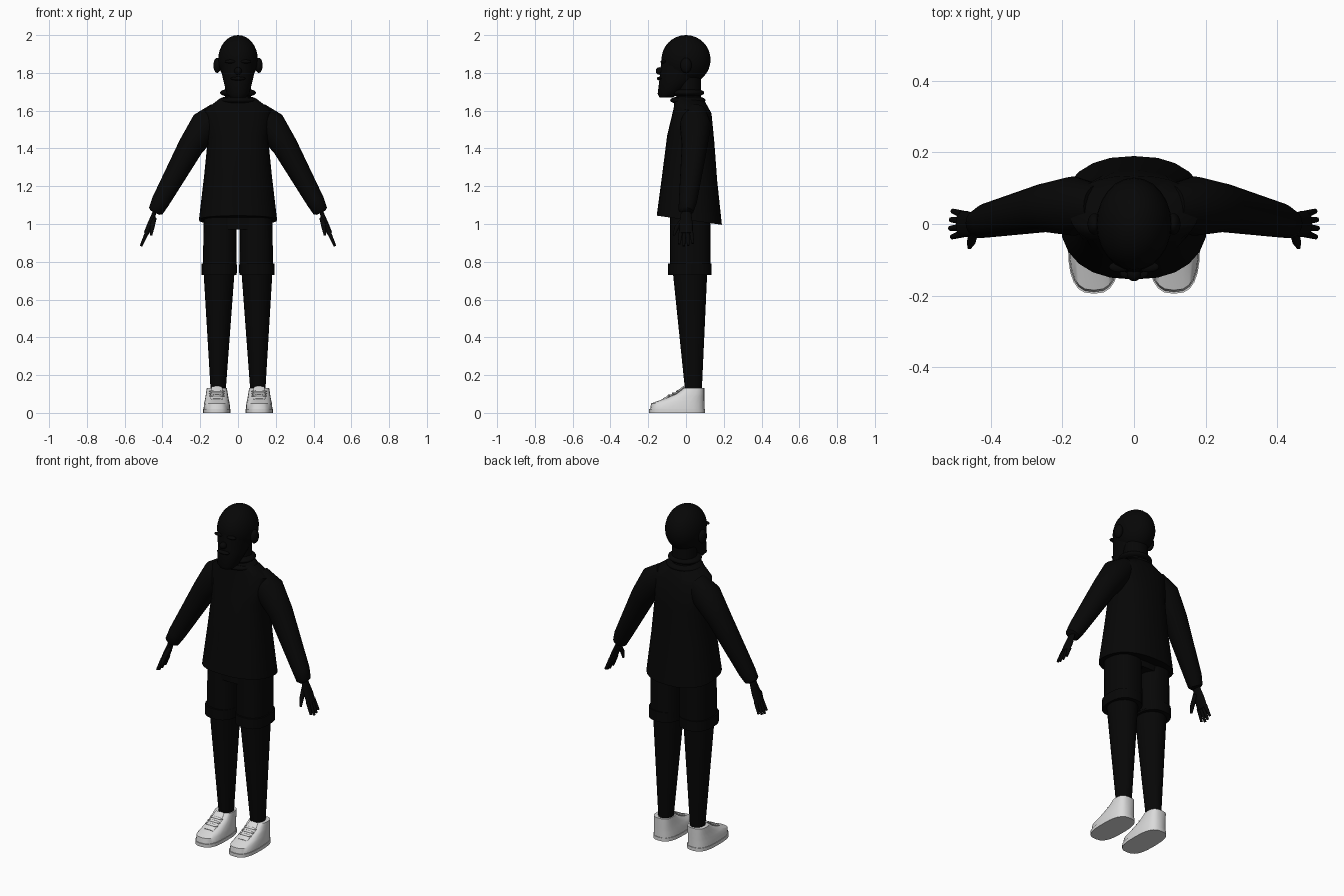
import bpy, bmesh, math
from mathutils import Vector

default_cube = bpy.data.objects.get("Cube")
if default_cube:
    bpy.data.objects.remove(default_cube)


def material(name, value):
    mat = bpy.data.materials.new(name)
    mat.use_nodes = True
    colour = (value, value, value, 1)
    mat.diffuse_color = colour
    mat.node_tree.nodes["Principled BSDF"].inputs["Base Color"].default_value = colour
    return mat


black = material("black", 0.002)
white = material("shoe white", 0.7)


def add_object(bm, name, mat, mirror):
    bmesh.ops.recalc_face_normals(bm, faces=bm.faces)
    mesh = bpy.data.meshes.new(name)
    bm.to_mesh(mesh)
    mesh.materials.append(mat)
    part = bpy.data.objects.new(name, mesh)
    bpy.context.collection.objects.link(part)
    bpy.ops.object.select_all(action="DESELECT")
    part.select_set(True)
    bpy.context.view_layer.objects.active = part
    bpy.ops.object.shade_smooth_by_angle(angle=math.radians(45))


def finish(bm, name, mat, pair):
    """Make one central object, or a mirrored left and right pair."""
    if pair:
        add_object(bm, "left_" + name, mat, False)
        for vert in bm.verts:
            vert.co.x = -vert.co.x
        add_object(bm, "right_" + name, mat, True)
    else:
        add_object(bm, name, mat, False)
    bm.free()


def ball(name, centre, size, mat=black, pair=False):
    bm = bmesh.new()
    bmesh.ops.create_uvsphere(bm, u_segments=24, v_segments=16, radius=1)
    bmesh.ops.scale(bm, vec=size, verts=bm.verts)
    bmesh.ops.translate(bm, vec=centre, verts=bm.verts)
    finish(bm, name, mat, pair)


def loft(name, rings, mat, pair, sides=24, power=1):
    """Skin rings of (centre, half axis, half axis); a power below one squares them."""
    bm = bmesh.new()

    def bent(value):
        return math.copysign(abs(value) ** power, value)

    loops = []
    for centre, across, along in rings:
        angles = [math.tau * step / sides for step in range(sides)]
        loops.append([bm.verts.new(centre + across * bent(math.cos(a)) + along * bent(math.sin(a)))
                      for a in angles])
    for lower, upper in zip(loops, loops[1:]):
        for i in range(sides):
            bm.faces.new((lower[i - 1], lower[i], upper[i], upper[i - 1]))
    bm.faces.new(loops[0])
    bm.faces.new(loops[-1])
    finish(bm, name, mat, pair)


def stack(name, rows, x=0, tilt=0, mat=black, pair=False, power=1):
    """Upright loft through rows of (height, front, back, half width)."""
    rings = []
    for height, front, back, width in rows:
        depth = (back - front) / 2
        rings.append((Vector((x, front + depth, height)), Vector((width, 0, 0)),
                      Vector((0, depth, depth * tilt))))
    loft(name, rings, mat, pair, power=power)


def limb(name, points, radii, flat=1, mat=black, pair=True):
    """Tube along a path, with its thickness across the path scaled by flat."""
    path = [Vector(point) for point in points]
    rings = []
    for i, radius in enumerate(radii):
        heading = path[min(i + 1, len(path) - 1)] - path[max(i - 1, 0)]
        outward = heading.cross(Vector((0, 1, 0))).normalized()
        depth = outward.cross(heading).normalized()
        rings.append((path[i], depth * radius, outward * radius * flat))
    loft(name, rings, mat, pair)


# Round skull with a long bearded jaw
ball("skull", (0, 0, 1.87), (0.105, 0.13, 0.13))
stack("jaw", [(1.67, -0.14, -0.07, 0.04), (1.69, -0.15, -0.04, 0.06),
              (1.77, -0.14, 0.07, 0.08), (1.87, -0.13, 0.12, 0.1)])
stack("neck", [(1.6, -0.05, 0.08, 0.07), (1.8, -0.05, 0.08, 0.07)])

# Facial features
ball("ear", (0.11, 0, 1.84), (0.02, 0.03, 0.04), pair=True)
ball("brow", (0.04, -0.12, 1.86), (0.03, 0.015, 0.01), pair=True)
ball("nose", (0, -0.14, 1.81), (0.02, 0.02, 0.02))
ball("moustache", (0, -0.14, 1.77), (0.04, 0.015, 0.01))

# Two rolls of the collar
for part, height, spread in (("lower", 1.655, 0.104), ("upper", 1.695, 0.096)):
    ball(part + "_collar_roll", (0, 0.01, height), (spread, spread * 0.9, 0.025))

# Sweater, flared at the hem and lower at the back
stack("sweater", [(1.02, -0.155, 0.19, 0.207), (1.25, -0.125, 0.165, 0.18),
                  (1.45, -0.1, 0.15, 0.16), (1.6, -0.065, 0.135, 0.18),
                  (1.66, -0.06, 0.1, 0.1)], tilt=-0.14, power=0.85)

# Sleeves, drawn in at the cuffs
limb("sleeve", [(0.1, 0.05, 1.59), (0.17, 0.05, 1.525), (0.25, 0.045, 1.41),
                (0.41, 0.01, 1.12), (0.435, 0, 1.07), (0.44, 0, 1.06)],
     [0.06, 0.083, 0.068, 0.048, 0.04, 0.025])

# Hands with four fanned fingers and a thumb
limb("palm", [(0.435, 0, 1.08), (0.465, 0, 1), (0.485, 0, 0.95)], [0.024, 0.036, 0.036], flat=0.4)
for i, finger in enumerate(("index", "middle", "ring", "little")):
    fan = (i - 1.5) * 0.02
    drop = 0.06 - abs(i - 1.3) * 0.01
    limb(finger + "_finger", [(0.48, fan * 0.9, 0.96), (0.485 + drop / 2, fan * 1.2, 0.94 - drop)],
         [0.011, 0.007])
limb("thumb", [(0.445, -0.01, 1.03), (0.455, -0.05, 0.98), (0.46, -0.065, 0.94)],
     [0.014, 0.012, 0.006])

# Shorts with turned-up hems
stack("shorts_seat", [(0.97, -0.08, 0.12, 0.15), (1.1, -0.08, 0.13, 0.18)], power=0.8)
stack("shorts_leg", [(0.74, -0.085, 0.13, 0.09), (1.1, -0.085, 0.13, 0.085)],
      x=0.096, pair=True, power=0.8)
stack("shorts_hem", [(0.73, -0.095, 0.135, 0.093), (0.79, -0.095, 0.135, 0.093)],
      x=0.1, pair=True, power=0.8)

# Tapered legs
limb("leg", [(0.1, 0.02, 0.8), (0.105, 0.04, 0.1)], [0.095, 0.043], flat=0.9)

# Shoes: flat sole, low toe and raised ankle opening
shoe = dict(x=0.112, mat=white, pair=True, power=0.72)
stack("shoe_sole", [(0, -0.195, 0.1, 0.073), (0.02, -0.195, 0.1, 0.073)], **shoe)
stack("shoe_upper", [(0.02, -0.19, 0.097, 0.07), (0.05, -0.185, 0.097, 0.068),
                     (0.07, -0.13, 0.097, 0.063), (0.1, -0.055, 0.097, 0.058),
                     (0.133, -0.01, 0.097, 0.053)], **shoe)

# Tongue and laces
x = shoe["x"]
limb("shoe_tongue", [(x, -0.12, 0.07), (x, -0.05, 0.105), (x, -0.01, 0.137)],
     [0.007, 0.008, 0.006], flat=4.5, mat=white)
for i in range(3):
    ball("shoe_lace_" + "abc"[i], (x, -0.09 + i * 0.023, 0.09 + i * 0.012),
         (0.042, 0.008, 0.007), white, True)
